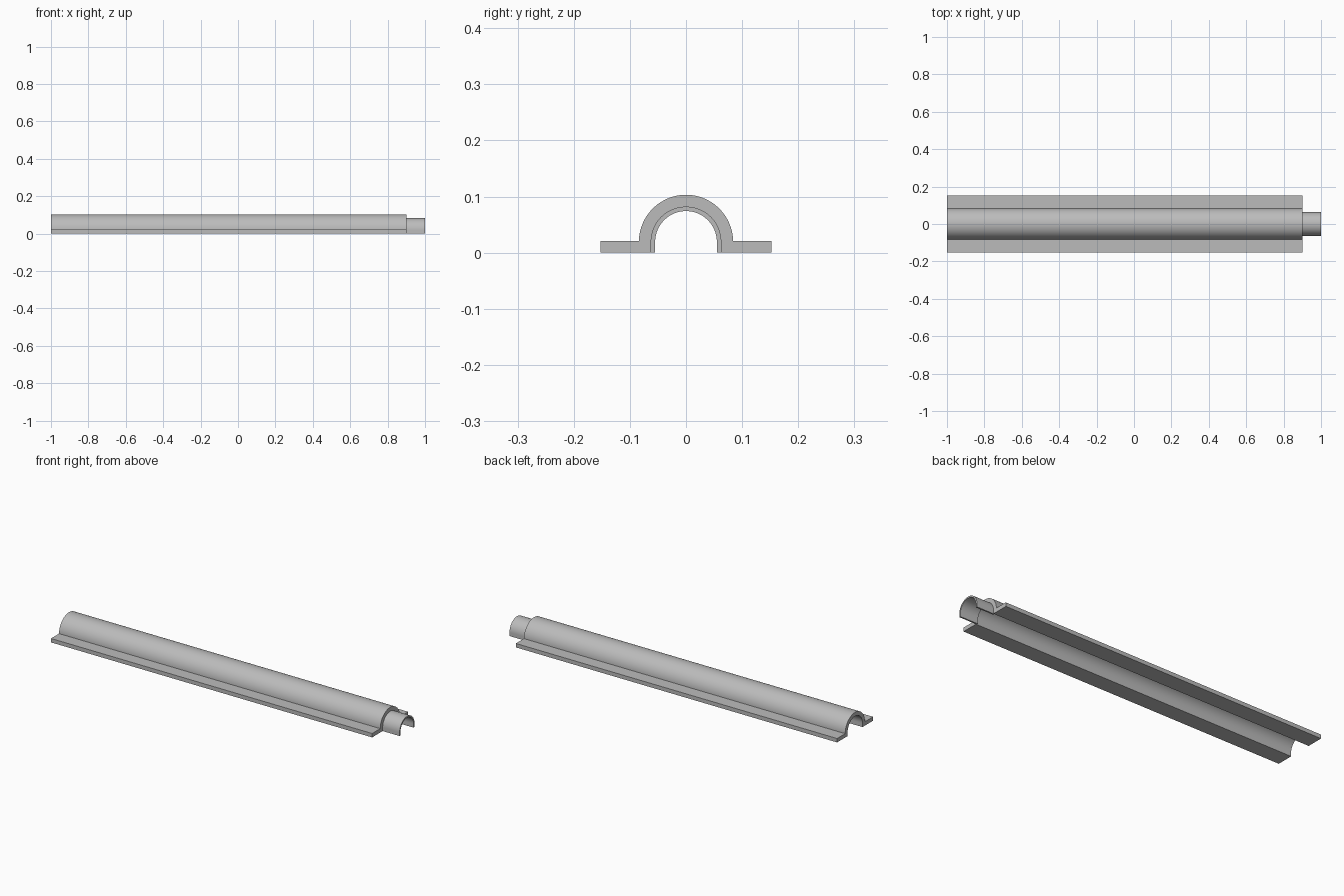
import bpy, bmesh
from math import cos, sin, pi, radians

cube = bpy.data.objects.get("Cube")
if cube:
    bpy.data.objects.remove(cube)

AXIS_Z = 0.019      # height of the arch centre
OUTER, INNER, BORE = 0.084, 0.063, 0.055
FLANGE_Y, FLANGE_Z = 0.152, 0.021
SEGMENTS = 48

grey = bpy.data.materials.new("plain grey")
grey.use_nodes = True
colour = (0.5, 0.5, 0.5, 1)
grey.diffuse_color = colour
grey.node_tree.nodes["Principled BSDF"].inputs["Base Color"].default_value = colour


def arch(radius, foot):
    """Half circle from +y to -y, ending on straight legs at height foot."""
    arc = [(radius * cos(pi * i / SEGMENTS), AXIS_Z + radius * sin(pi * i / SEGMENTS))
           for i in range(SEGMENTS + 1)]
    if foot > AXIS_Z:
        arc = arc[1:-1]
    return [(radius, foot)] + arc + [(-radius, foot)]


def extrude(name, outside, inside, x0, x1):
    """Sweep the strip between two matching outlines along x."""
    bm = bmesh.new()
    rings = [[[bm.verts.new((x, y, z)) for y, z in line] for line in (outside, inside)]
             for x in (x0, x1)]
    loops = [out + inn[::-1] for out, inn in rings]
    n = len(loops[0])
    for i in range(n):
        j = (i + 1) % n
        bm.faces.new((loops[0][i], loops[0][j], loops[1][j], loops[1][i]))
    for loop in loops:
        bm.faces.new(loop)
    bmesh.ops.recalc_face_normals(bm, faces=bm.faces)
    mesh = bpy.data.meshes.new(name)
    bm.to_mesh(mesh)
    bm.free()
    mesh.materials.append(grey)
    obj = bpy.data.objects.new(name, mesh)
    bpy.context.collection.objects.link(obj)
    bpy.ops.object.select_all(action='DESELECT')
    obj.select_set(True)
    bpy.context.view_layer.objects.active = obj
    bpy.ops.object.shade_smooth_by_angle(angle=radians(30))
    return obj


# Long half-pipe cover with a flat flange along each side
flanged = ([(FLANGE_Y, 0), (FLANGE_Y, FLANGE_Z)] + arch(OUTER, FLANGE_Z)
           + [(-FLANGE_Y, FLANGE_Z), (-FLANGE_Y, 0)])
extrude("flanged_cover", flanged, arch(INNER, 0), -1, 0.9)

# Thin connecting sleeve projecting from one end
extrude("end_sleeve", arch(INNER, 0), arch(BORE, 0), 0.895, 1)
